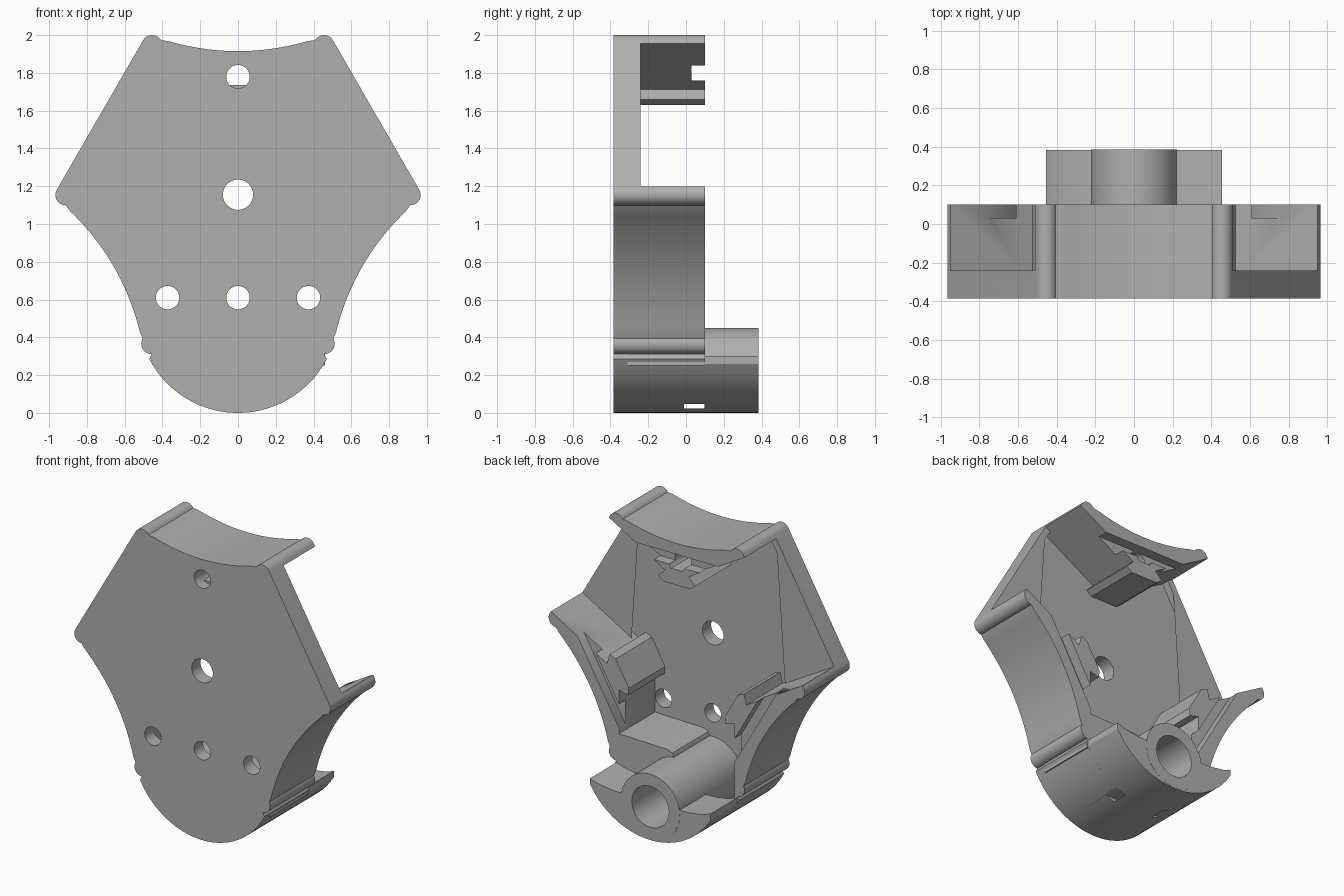
import bpy, bmesh, math

cube = bpy.data.objects.get("Cube")
if cube:
    bpy.data.objects.remove(cube, do_unlink=True)

FRONT, FLOOR, LIP, RIM, BACK = -0.385, -0.29, -0.24, 0.1, 0.385
HUB = 1.155          # height of the three-fold centre
HALF = 0.437         # half width of each hollow arm
THIRD = math.radians(120)

grey = bpy.data.materials.new("plain grey")
grey.use_nodes = True
GREY = (0.43, 0.43, 0.43, 1)
grey.diffuse_color = GREY
grey.node_tree.nodes["Principled BSDF"].inputs["Base Color"].default_value = GREY


def prism(name, pts, y0, y1):
    """Extrude an (x, z) outline from y0 to y1."""
    bm = bmesh.new()
    face = bm.faces.new([bm.verts.new((x, y0, z)) for x, z in pts])
    ext = bmesh.ops.extrude_face_region(bm, geom=[face])
    moved = [v for v in ext["geom"] if isinstance(v, bmesh.types.BMVert)]
    bmesh.ops.translate(bm, verts=moved, vec=(0, y1 - y0, 0))
    bmesh.ops.recalc_face_normals(bm, faces=bm.faces)
    mesh = bpy.data.meshes.new(name)
    bm.to_mesh(mesh)
    bm.free()
    ob = bpy.data.objects.new(name, mesh)
    bpy.context.collection.objects.link(ob)
    mesh.materials.append(grey)
    return ob


def turn(pts, a):
    """Rotate hub-relative points by angle a and place them at the hub."""
    c, s = math.cos(a), math.sin(a)
    return [(x * c - z * s, HUB + x * s + z * c) for x, z in pts]


def rect(x0, x1, z0, z1):
    return [(x0, z0), (x1, z0), (x1, z1), (x0, z1)]


def circle(x, z, r, n=48):
    return [(x + r * math.cos(2 * math.pi * i / n),
             z + r * math.sin(2 * math.pi * i / n)) for i in range(n)]


def cut(ob, pts, y0, y1):
    """Subtract a prism from ob and discard the cutter."""
    cutter = prism("cutter", pts, y0, y1)
    cutter.hide_render = True
    mod = ob.modifiers.new("cut", 'BOOLEAN')
    mod.operation, mod.solver, mod.object = 'DIFFERENCE', 'EXACT', cutter
    bpy.context.view_layer.update()
    deps = bpy.context.evaluated_depsgraph_get()
    result = bpy.data.meshes.new_from_object(ob.evaluated_get(deps))
    ob.modifiers.clear()
    ob.data = result
    bpy.data.objects.remove(cutter, do_unlink=True)


def bowl(x):
    """Height of the rounded bottom edge."""
    return 0.53 - math.sqrt(0.53 ** 2 - x * x)


# Outline: one scalloped side with rounded horns, repeated three times
horn = [(0.455 + 0.055 * math.cos(math.radians(a)),
         0.79 + 0.055 * math.sin(math.radians(a))) for a in range(30, 151, 12)]
dip = [(0.37 * (1 - i / 10), 0.76 + 0.39 * (0.37 * (1 - i / 10)) ** 2) for i in range(11)]
half = horn + dip
side = half + [(-x, z) for x, z in half[-2::-1]]
bottom = [(x, bowl(x)) for x in [0.47 * i / 16 for i in range(-16, 17)]]
outline = turn(side, 0) + turn(side, THIRD) + bottom + turn(side, -THIRD)
body = prism("shell", outline, FRONT, RIM)

# Hollow arms: two open slanted sides and the lower pocket
for a in (math.radians(-60), math.radians(60)):
    cut(body, turn(rect(-HALF, HALF, -0.02, 0.8), a), FLOOR, 0.2)
    cut(body, turn(rect(-HALF, HALF, 0.1, 1.1), a), LIP, 0.2)
pocket = [(HALF, HUB), (-HALF, HUB), (-HALF, 0.27), (-0.3, 0.15), (-0.15, 0.085),
          (0, 0.065), (0.15, 0.085), (0.3, 0.15), (HALF, 0.27)]
cut(body, pocket, FLOOR, 0.2)

# Slots across the three brackets
for a in (0, THIRD, -THIRD):
    cut(body, turn(rect(-0.4, 0.4, 0.605, 0.685), a), 0.03, 0.2)

# Holes through the front plate
for x, z, r in ((0, 1.78, 0.062), (0, HUB, 0.08), (0, 0.61, 0.062),
                (0.373, 0.61, 0.062), (-0.373, 0.61, 0.062)):
    cut(body, circle(x, z, r), -0.5, 0.2)

# Bracket tips pointing to the hub
tip = [(0.07, 0.58), (0.09, 0.555), (0.14, 0.505), (0.1, 0.475)]
tip += [(-x, z) for x, z in reversed(tip)]
parts = [body]
for name, a in (("top", 0), ("right", THIRD), ("left", -THIRD)):
    parts.append(prism(name + "_bracket_tip", turn(tip, a), FLOOR - 0.02, RIM))

# Rounded block beside the socket
block = [(0.02, 0.3), (0.46, 0.25), (0.46, 0.5), (0.07, 0.49), (0.035, 0.475), (0.02, 0.44)]
block = prism("socket_block", block, FLOOR - 0.02, RIM - 0.002)

# Socket tube and the crescent flange behind it
tube = prism("socket_tube", circle(0, 0.228, 0.222, 64), FLOOR - 0.02, BACK)
low = [(x, bowl(x)) for x in [0.455 * i / 16 for i in range(-16, 17)]]
flange = prism("crescent_flange", low + [(0.455, 0.3), (0.4, 0.28), (0.3, 0.265), (0.2, 0.26),
               (-0.2, 0.26), (-0.3, 0.265), (-0.4, 0.28), (-0.455, 0.3)], RIM, BACK - 0.001)
for ob in (tube, flange, block):
    cut(ob, circle(0, 0.228, 0.14), FLOOR + 0.02, 0.5)
parts += [block, tube, flange]

# Narrow slot through the bottom edge
for ob in (body, tube):
    cut(ob, rect(-0.3, 0.3, 0.022, 0.046), -0.01, 0.098)

# Smooth curved walls, keep edges crisp
bpy.ops.object.select_all(action='DESELECT')
for ob in parts:
    ob.select_set(True)
bpy.context.view_layer.objects.active = body
bpy.ops.object.shade_smooth_by_angle(angle=math.radians(30))
